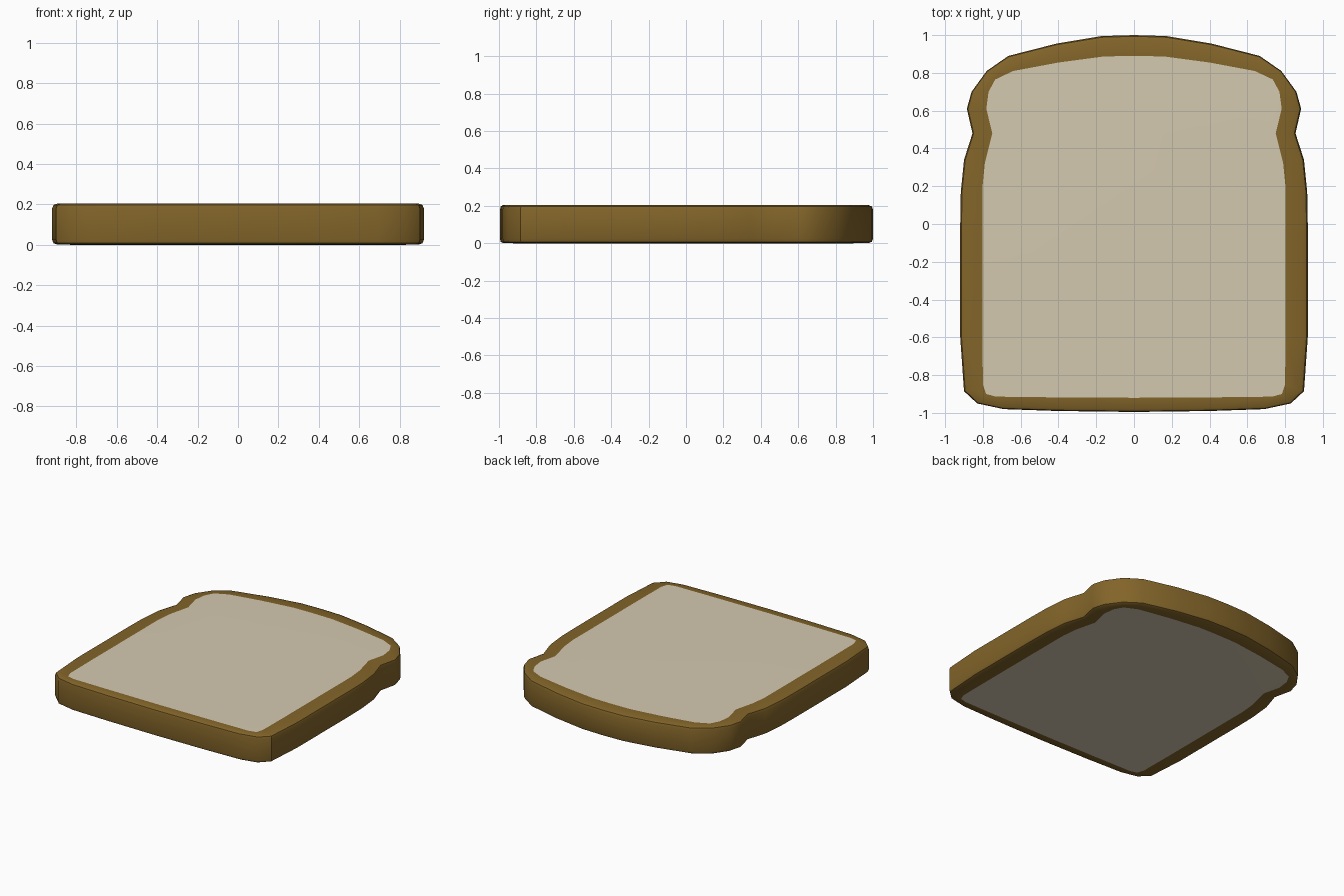
import bpy, bmesh, math
from mathutils import Vector

if "Cube" in bpy.data.objects:
    bpy.data.objects.remove(bpy.data.objects["Cube"])


def material(name, rgb):
    m = bpy.data.materials.new(name)
    m.diffuse_color = (*rgb, 1.0)
    m.use_nodes = True
    m.node_tree.nodes["Principled BSDF"].inputs["Base Color"].default_value = m.diffuse_color
    return m


def mirrored(half):
    """Right half outline (bottom centre to top centre) -> closed loop."""
    return [Vector(p) for p in half] + [Vector((-x, y)) for x, y in half[-2:0:-1]]


# Outline of the slice, and of the pale crumb inside the crust
outer = mirrored([(0, -.995), (.40, -.99), (.69, -.98), (.83, -.95), (.90, -.885),
                  (.92, -.60), (.92, 0), (.917, .17), (.90, .34), (.855, .48),
                  (.885, .61), (.86, .70), (.78, .81), (.665, .89), (.41, .955),
                  (.17, .995), (0, 1.0)])
inner = mirrored([(0, -.92), (.40, -.918), (.73, -.914), (.783, -.90), (.80, -.85),
                  (.802, -.60), (.802, 0), (.802, .20), (.79, .32), (.75, .48),
                  (.782, .61), (.77, .70), (.735, .765), (.64, .81), (.40, .855),
                  (.16, .887), (0, .89)])

# Rings up the slice: blend from outer to inner outline, height
H = 0.205
half_rings = [(1.0, 0.0), (.22, .001), (.06, .008), (0.0, .025)]
rings = half_rings + [(t, H - z) for t, z in reversed(half_rings)]

bm = bmesh.new()
loops = [[bm.verts.new((*o.lerp(i, t), z)) for o, i in zip(outer, inner)]
         for t, z in rings]
n = len(outer)

# Crust: walls, rounded edges and the rims
for a, b in zip(loops, loops[1:]):
    for k in range(n):
        j = (k + 1) % n
        bm.faces.new((a[k], a[j], b[j], b[k])).material_index = 0

# Crumb: top and bottom faces
bm.faces.new(loops[-1]).material_index = 1
bm.faces.new(loops[0][::-1]).material_index = 1
bmesh.ops.recalc_face_normals(bm, faces=bm.faces[:])

mesh = bpy.data.meshes.new("bread_slice")
bm.to_mesh(mesh)
bm.free()
mesh.materials.append(material("brown crust", (.225, .128, .022)))
mesh.materials.append(material("pale crumb", (.66, .585, .435)))
bread = bpy.data.objects.new("bread_slice", mesh)
bpy.context.collection.objects.link(bread)

# Smooth shading
bpy.context.view_layer.objects.active = bread
bread.select_set(True)
bpy.ops.object.shade_smooth_by_angle(angle=math.radians(40))
